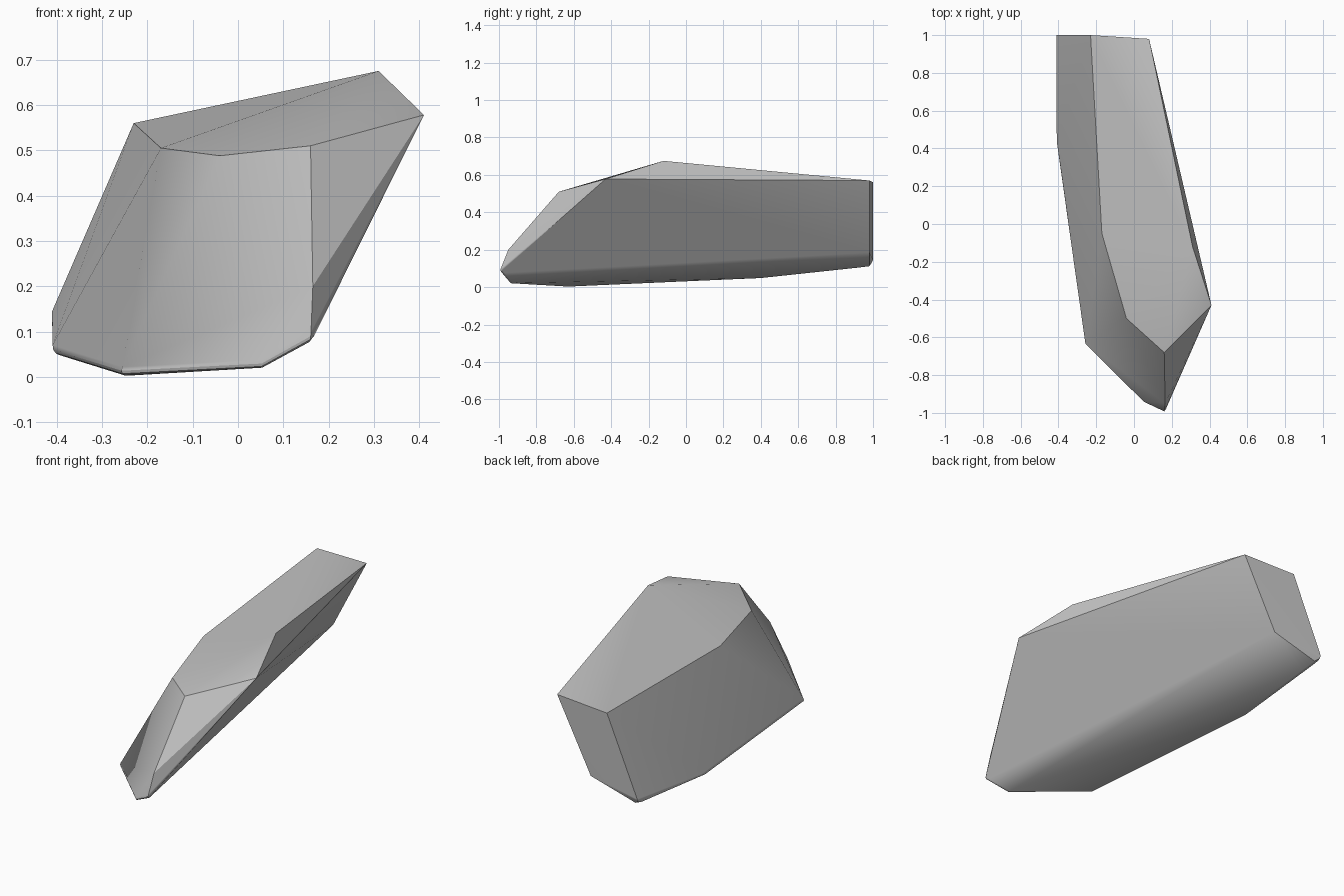
import bpy
import bmesh
from mathutils import Vector

cube = bpy.data.objects.get("Cube")
if cube:
    bpy.data.objects.remove(cube, do_unlink=True)


def make_material(name, colour):
    material = bpy.data.materials.new(name)
    material.use_nodes = True
    material.diffuse_color = colour
    shader = material.node_tree.nodes["Principled BSDF"]
    shader.inputs["Base Color"].default_value = colour
    return material


# Corner points of the boulder, grouped by the area they bound
upper_rim = [(-.23, 1, .56), (-.17, -.05, .505), (-.04, -.5, .488),
             (.16, -.68, .51), (.41, -.43, .578), (.31, -.12, .675),
             (.08, .98, .57)]
nose = [(.165, -.95, .2), (.16, -1, .075), (.05, -.95, .015)]
underside = [(-.265, -.64, 0), (-.41, .4, .043)]
back_rim = [(-.41, .98, .105), (-.41, 1, .145), (-.12, .98, .185),
            (-.035, .98, .35)]


def region(face):
    """Name the side of the boulder that a face belongs to."""
    normal = face.normal
    if normal.y > 0.85:
        return "back"
    if normal.z > 0.75:
        return "top"
    if normal.z < -0.75:
        return "underside"
    return "right" if normal.x > 0.4 else "left"


def is_worn(edge):
    """Worn edges run round the underside and down the left flank."""
    sides = {region(face) for face in edge.link_faces}
    if sides & {"top", "back"} or edge.calc_face_angle(0) < CREASE:
        return False
    return "underside" in sides or sides == {"left"}


CREASE = 0.5

# Boulder: the faceted shell around all corner points
bm = bmesh.new()
for point in upper_rim + nose + underside + back_rim:
    bm.verts.new(Vector(point))
bmesh.ops.convex_hull(bm, input=list(bm.verts))
loose = [v for v in bm.verts if not v.link_faces]
bmesh.ops.delete(bm, geom=loose, context="VERTS")
bmesh.ops.recalc_face_normals(bm, faces=list(bm.faces))
bm.normal_update()

# Narrow rounding on the worn edges
worn = [edge for edge in bm.edges if is_worn(edge)]
bmesh.ops.bevel(bm, geom=worn, offset=0.025, segments=4, profile=0.5,
                affect="EDGES", clamp_overlap=True)
bm.normal_update()
for face in bm.faces:
    face.smooth = True
for edge in bm.edges:
    edge.smooth = edge.calc_face_angle(0) < CREASE

mesh = bpy.data.meshes.new("boulder")
bm.to_mesh(mesh)
bm.free()
mesh.materials.append(make_material("stone grey", (0.55, 0.55, 0.55, 1)))
boulder = bpy.data.objects.new("boulder", mesh)
bpy.context.collection.objects.link(boulder)

# Broad facets stay flat, with the shading turn kept to the rounding
weighting = boulder.modifiers.new("facet shading", "WEIGHTED_NORMAL")
weighting.keep_sharp = True
weighting.weight = 100
